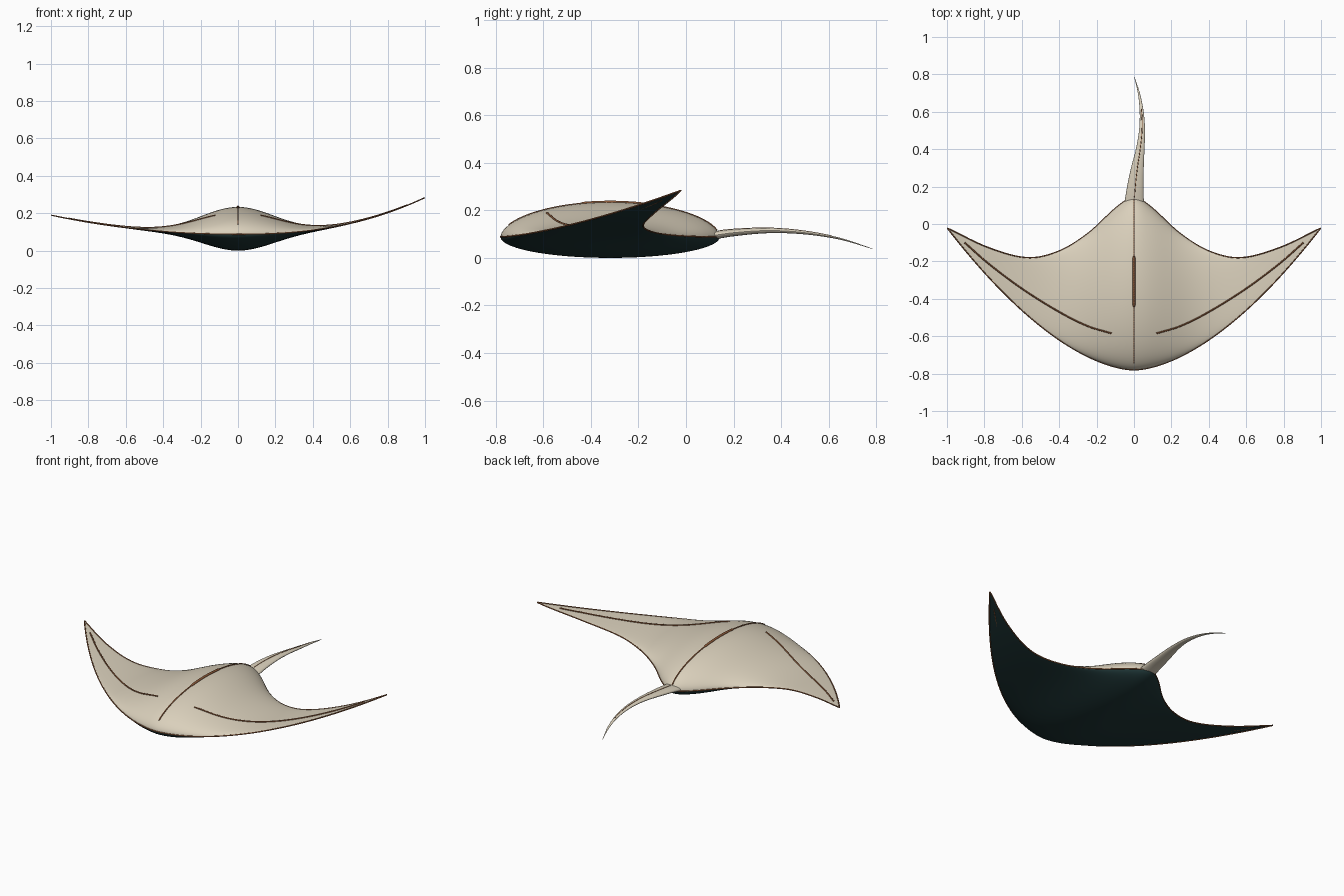
import bpy, math

if "Cube" in bpy.data.objects:
    bpy.data.objects.remove(bpy.data.objects["Cube"])


def material(name, rgb):
    m = bpy.data.materials.new(name)
    m.diffuse_color = (*rgb, 1)
    m.use_nodes = True
    m.node_tree.nodes["Principled BSDF"].inputs["Base Color"].default_value = m.diffuse_color
    return m


CREAM = material("cream", (0.70, 0.63, 0.50))
TEAL = material("dark_teal", (0.013, 0.036, 0.037))
COPPER = material("copper_brown", (0.26, 0.10, 0.04))


def interp(pts, x):
    """Smooth curve through a few (x, value) pairs."""
    n = len(pts)
    x = min(max(x, pts[0][0]), pts[-1][0])
    i = next(k for k in range(n - 1) if x <= pts[k + 1][0])

    def slope(k):
        a, b = pts[max(k - 1, 0)], pts[min(k + 1, n - 1)]
        return (b[1] - a[1]) / (b[0] - a[0])
    (x0, y0), (x1, y1) = pts[i], pts[i + 1]
    h = x1 - x0
    t = (x - x0) / h
    return ((2*t**3 - 3*t**2 + 1) * y0 + (t**3 - 2*t**2 + t) * h * slope(i)
            + (3*t**2 - 2*t**3) * y1 + (t**3 - t**2) * h * slope(i + 1))


# Wing planform and section
BACK = [(-0.085, 0.096), (0, 0.142), (0.085, 0.096), (0.246, -0.05), (0.4, -0.144),
        (0.567, -0.18), (0.78, -0.125), (1, -0.02)]


def front_y(x):
    return -0.78 + 0.76 * abs(x) ** 1.7


def back_y(x):
    return interp(BACK, abs(x))


def rim_z(x):
    # the right wing tip curls higher than the left
    return 0.088 + (0.196 * x ** 2.4 if x > 0 else 0.102 * abs(x) ** 2.1)


def surface(x, y, top=True):
    f, b = front_y(x), back_y(x)
    t = (2 * y - f - b) / max(b - f, 1e-6)
    arch = max(0, 1 - t * t) ** (0.55 if top else 0.5)
    thin = 0.008 * (1 - abs(x))
    if top:
        return rim_z(x) + arch * (0.138 * math.exp(-(x / 0.29) ** 2) + thin)
    return rim_z(x) - arch * (0.08 * math.exp(-(x / 0.25) ** 2) + thin)


def mesh_object(name, verts, faces, mat):
    me = bpy.data.meshes.new(name)
    me.from_pydata(verts, [], faces)
    me.validate()
    me.materials.append(mat)
    me.shade_smooth()
    ob = bpy.data.objects.new(name, me)
    bpy.context.collection.objects.link(ob)
    return ob


def grid_faces(rows, cols, flip=False):
    out = []
    for i in range(rows - 1):
        for j in range(cols - 1):
            a = i * cols + j
            q = (a, a + cols, a + cols + 1, a + 1)
            out.append(q[::-1] if flip else q)
    return out


# Upper and lower shells of the body
NX, NY = 121, 41
for name, top, mat in (("upper_shell", True, CREAM), ("belly_shell", False, TEAL)):
    verts = []
    for i in range(NX):
        x = -0.999 + 1.998 * i / (NX - 1)
        f, b = front_y(x), back_y(x)
        for j in range(NY):
            y = f + (b - f) * (0.5 - 0.5 * math.cos(math.pi * j / (NY - 1)))
            verts.append((x, y, surface(x, y, top)))
    mesh_object(name, verts, grid_faces(NX, NY, not top), mat)


# Thin copper trims
def tube(name, pts, radii, closed=False):
    cu = bpy.data.curves.new(name, 'CURVE')
    cu.dimensions = '3D'
    cu.bevel_depth = 1
    cu.bevel_resolution = 1
    cu.use_fill_caps = True
    sp = cu.splines.new('POLY')
    sp.points.add(len(pts) - 1)
    for p, co, r in zip(sp.points, pts, radii):
        p.co = (*co, 1)
        p.radius = r
    sp.use_cyclic_u = closed
    cu.materials.append(COPPER)
    ob = bpy.data.objects.new(name, cu)
    bpy.context.collection.objects.link(ob)
    bpy.ops.object.select_all(action='DESELECT')
    ob.select_set(True)
    bpy.context.view_layer.objects.active = ob
    bpy.ops.object.convert(target='MESH')


# Trim around the whole outline
xs = [-0.996 + 1.992 * i / 100 for i in range(101)]
rim = [(x, front_y(x), rim_z(x)) for x in xs]
rim += [(x, back_y(x), rim_z(x)) for x in reversed(xs)]
tube("edge_trim", rim, [0.0035] * len(rim), True)

# Spine along the centreline, wider in the middle
ys = [-0.745 + 0.875 * i / 70 for i in range(71)]
tube("spine_trim", [(0, y, surface(0, y)) for y in ys],
     [0.0075 if -0.44 < y < -0.18 else 0.004 for y in ys])

# One curved vein on each wing
VEIN = [(0.12, -0.585), (0.25, -0.545), (0.4, -0.47), (0.6, -0.345), (0.78, -0.21), (0.905, -0.10)]
for side, label in ((-1, "left"), (1, "right")):
    pts = []
    for i in range(41):
        x = 0.12 + 0.785 * i / 40
        y = interp(VEIN, x)
        pts.append((side * x, y, surface(side * x, y) + 0.001))
    tube(label + "_wing_vein", pts, [0.0042] * len(pts))

# Tail: tapered flat oval sweeping sideways and drooping
TAIL_X = [(0.1, 0), (0.2, 0.007), (0.3, 0.018), (0.4, 0.033), (0.5, 0.043),
          (0.6, 0.041), (0.7, 0.026), (0.785, 0.002)]
TAIL_Z = [(0.1, 0.092), (0.2, 0.106), (0.35, 0.115), (0.5, 0.106), (0.65, 0.08), (0.785, 0.038)]
TAIL_W = [(0.1, 0.053), (0.2, 0.044), (0.3, 0.034), (0.4, 0.023), (0.5, 0.016),
          (0.65, 0.008), (0.785, 0.001)]
TAIL_H = [(0.1, 0.018), (0.35, 0.011), (0.6, 0.005), (0.785, 0.001)]
NT, NS = 49, 25
verts, line = [], []
for i in range(NT):
    y = 0.1 + 0.685 * i / (NT - 1)
    cx, cz, w, h = (interp(c, y) for c in (TAIL_X, TAIL_Z, TAIL_W, TAIL_H))
    for j in range(NS):
        a = 2 * math.pi * (j % (NS - 1)) / (NS - 1)
        verts.append((cx + w * math.cos(a), y, cz + h * math.sin(a)))
    if 0.13 < y < 0.62:
        line.append((cx, y, cz + h - 0.0005))
faces = grid_faces(NT, NS, True)
faces.append(tuple(range(NS - 1)))
faces.append(tuple(range((NT - 1) * NS, NT * NS - 1))[::-1])
mesh_object("tail", verts, faces, CREAM)
tube("tail_trim", line, [0.0022] * len(line))
